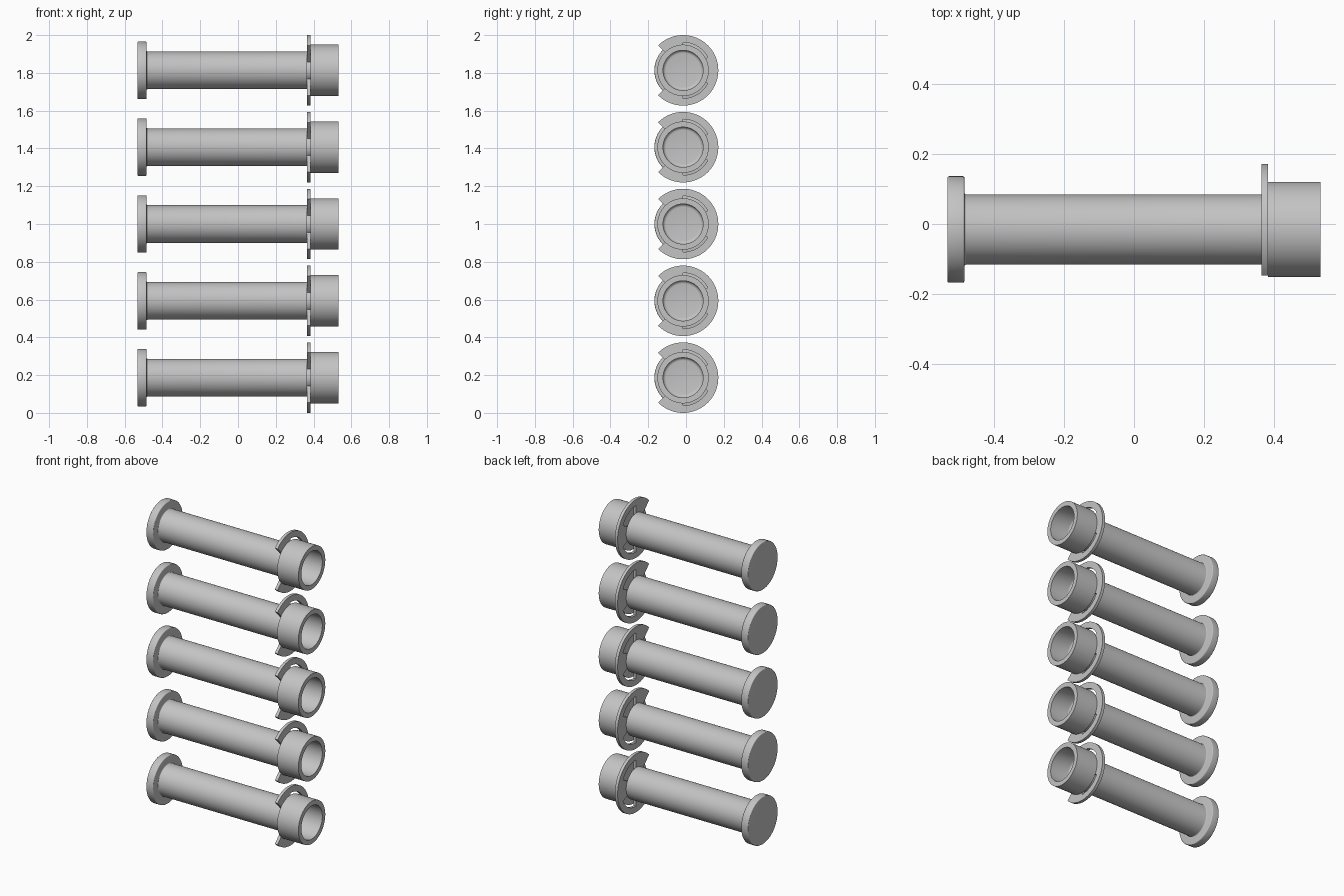
import bpy, bmesh, math
from mathutils import Vector, Matrix

cube = bpy.data.objects.get("Cube")
if cube:
    bpy.data.objects.remove(cube, do_unlink=True)

# Material
steel = bpy.data.materials.new("grey steel")
steel.use_nodes = True
GREY = (0.55, 0.55, 0.55, 1)
steel.diffuse_color = GREY
steel.node_tree.nodes["Principled BSDF"].inputs["Base Color"].default_value = GREY

COUNT, SPACING, FIRST_Z, AXIS_Y = 5, 0.4067, 0.1866, -0.0155
GROOVE_R, CLIP_R, WINDOW_R = 0.064, 0.1866, 0.148
CLIP_X0, CLIP_X1 = 0.364, 0.383


def finish(bm, name):
    bmesh.ops.recalc_face_normals(bm, faces=bm.faces)
    for face in bm.faces:
        face.smooth = True
    mesh = bpy.data.meshes.new(name)
    bm.to_mesh(mesh)
    bm.free()
    mesh.materials.append(steel)
    mesh.set_sharp_from_angle(angle=math.radians(35))
    return mesh


def fillet(cx, cr, radius, start, end, steps=4):
    """Quarter arc in the (x, radius) profile plane."""
    angles = [math.radians(start + (end - start) * i / steps) for i in range(steps + 1)]
    return [(cx + radius * math.cos(a), cr + radius * math.sin(a)) for a in angles]


def lathe(profile, name, segments=72):
    bm = bmesh.new()
    verts = [bm.verts.new((x, 0, r)) for x, r in profile]
    edges = [bm.edges.new(pair) for pair in zip(verts, verts[1:])]
    bmesh.ops.spin(bm, geom=verts + edges, cent=(0, 0, 0), axis=(1, 0, 0),
                   angle=math.tau, steps=segments)
    bmesh.ops.remove_doubles(bm, verts=bm.verts, dist=0.0002)
    return finish(bm, name)


# Pin: rounded head, shaft, clip groove, and hollow collar
pin_profile = [(-0.533, 0)]
pin_profile += fillet(-0.528, 0.147, 0.005, 180, 90)
pin_profile += fillet(-0.489, 0.147, 0.005, 90, 0)
pin_profile += fillet(-0.479, 0.105, 0.005, 180, 270)
pin_profile += [(CLIP_X0, 0.1), (CLIP_X0, GROOVE_R), (CLIP_X1, GROOVE_R),
                (CLIP_X1, 0.136), (0.533, 0.136), (0.533, 0.106)]
pin_profile += fillet(0.409, 0.09, 0.016, 90, 180)
pin_profile += [(0.393, 0)]
pin_mesh = lathe(pin_profile, "pin")


def arc(radius, start, end):
    steps = max(2, round(abs(end - start) / 5))
    angles = [math.radians(start + (end - start) * i / steps) for i in range(steps + 1)]
    return [(radius * math.cos(a), radius * math.sin(a)) for a in angles]


# Retaining clip: open ring with three inward prongs and two windows
outline = arc(CLIP_R, -135, 135)
outline += arc(GROOVE_R, 135, 90) + arc(WINDOW_R, 90, 28)
outline += arc(GROOVE_R, 28, -28)
outline += arc(WINDOW_R, -28, -90) + arc(GROOVE_R, -90, -135)
bm = bmesh.new()
face = bm.faces.new([bm.verts.new((CLIP_X0, y, z)) for y, z in outline])
extruded = bmesh.ops.extrude_face_region(bm, geom=[face], use_keep_orig=True)
moved = [g for g in extruded["geom"] if isinstance(g, bmesh.types.BMVert)]
bmesh.ops.translate(bm, verts=moved, vec=(CLIP_X1 - CLIP_X0, 0, 0))
clip_mesh = finish(bm, "retaining_clip")

# Stack of identical pins
for i in range(COUNT):
    for name, mesh in (("pin", pin_mesh), ("retaining_clip", clip_mesh)):
        obj = bpy.data.objects.new(f"{name}_{i + 1}", mesh)
        obj.location = (0, AXIS_Y, FIRST_Z + i * SPACING)
        bpy.context.collection.objects.link(obj)
